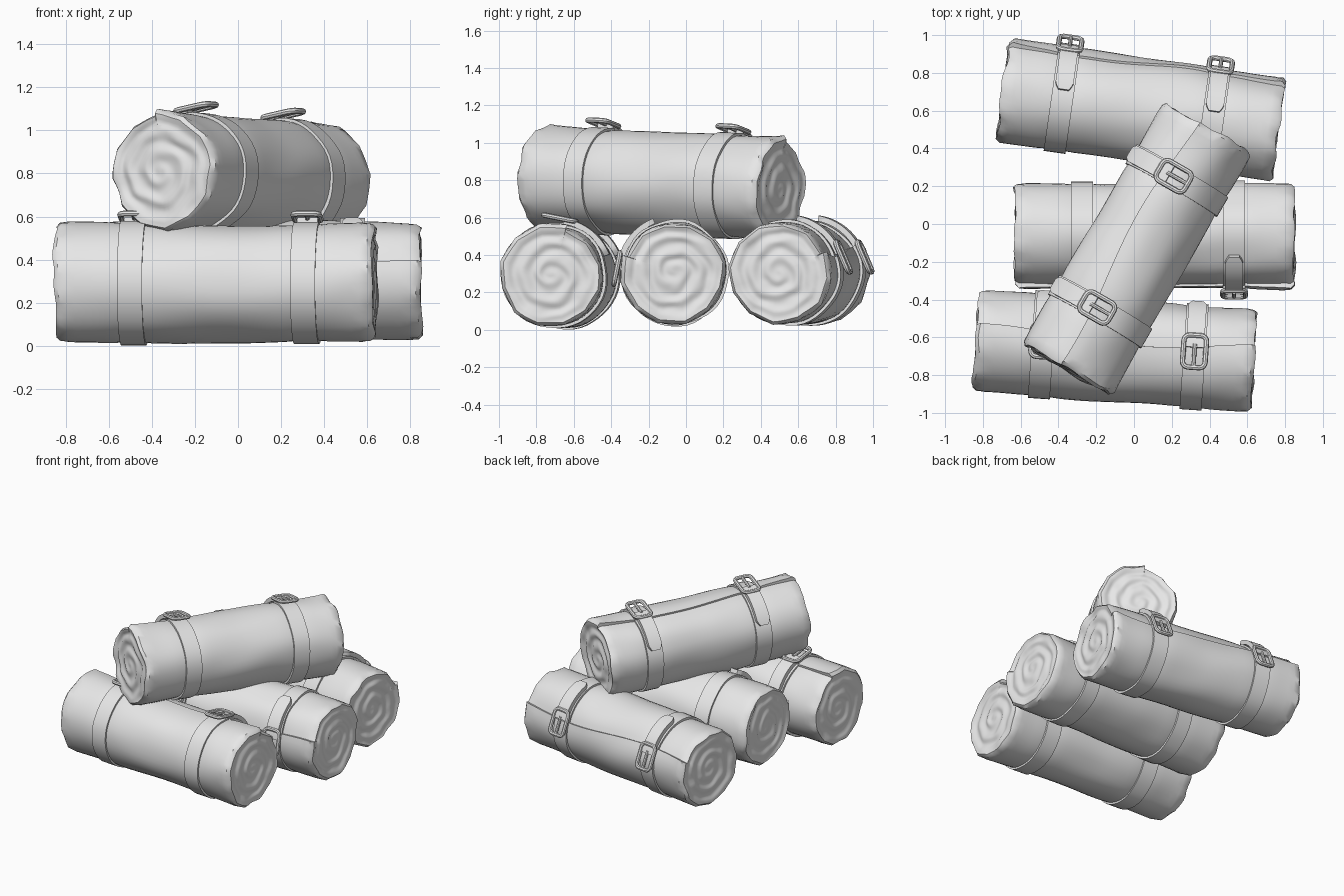
import bpy, bmesh
from math import sin, cos, pi, tau, radians, exp
from mathutils import Matrix, Vector, noise

cube = bpy.data.objects.get("Cube")
if cube:
    bpy.data.objects.remove(cube)

grey = bpy.data.materials.new("plain_grey")
grey.use_nodes = True
grey.diffuse_color = (0.8, 0.8, 0.8, 1)
grey.node_tree.nodes["Principled BSDF"].inputs["Base Color"].default_value = (0.8, 0.8, 0.8, 1)

SEGMENTS = 48
HALF = 0.74          # half the length of a roll
STRAPS = (-0.385, 0.42)
parts = []


def loft(name, rings, matrix, loop=False):
    """Skin a list of closed point rings; cap the ends unless it loops."""
    bm = bmesh.new()
    rows = [[bm.verts.new(p) for p in ring] for ring in rings]
    pairs = list(zip(rows, rows[1:])) + ([(rows[-1], rows[0])] if loop else [])
    for a, b in pairs:
        for i in range(len(a)):
            j = (i + 1) % len(a)
            bm.faces.new((a[i], a[j], b[j], b[i]))
    if not loop:
        bm.faces.new(rows[0])
        bm.faces.new(rows[-1])
    bmesh.ops.recalc_face_normals(bm, faces=bm.faces)
    mesh = bpy.data.meshes.new(name)
    bm.to_mesh(mesh)
    bm.free()
    mesh.materials.append(grey)
    obj = bpy.data.objects.new(name, mesh)
    obj.matrix_world = matrix
    bpy.context.collection.objects.link(obj)
    parts.append(obj)


def polar(x, angle, r):
    """Point around the roll axis; angle runs from the top to the front."""
    return Vector((x, -r * sin(angle), r * cos(angle)))


def seam(x, seed):
    return radians(-12 + 6 * sin(4 * x + seed))


def radius(x, u, seed, wound=1.0):
    """Cloth radius: wound spiral, soft dents and a slight pinch at the straps."""
    step = (0.012 + 0.016 * min(1, abs(x) / HALF) ** 4) * wound
    r = 0.273 + step * (0.5 - u)
    a = tau * u
    r += 0.014 * noise.noise(Vector((2.5 * x, 1.5 * cos(a), 1.5 * sin(a) + 7 * seed)))
    return r - sum(0.007 * exp(-((x - s) / 0.06) ** 2) for s in STRAPS)


def cloth(name, seed, matrix):
    # caps use shrinking rings with a wound relief, the side uses full rings
    cap = [(k / 26) * 0.97 + 0.01 for k in range(26)]
    side = [-0.72 + 1.44 * k / 36 for k in range(37)]
    stations = [(-1, f) for f in cap] + [(x, None) for x in side] + [(1, f) for f in reversed(cap)]
    us = [0.999 * i / SEGMENTS for i in range(SEGMENTS + 1)]
    rings = []
    for where, f in stations:
        ring = []
        for u in us:
            a = tau * u
            end = 1 if where > 0 else -1
            x = where if f is None else end * HALF
            # the overlap dies out towards the middle of the cap
            r = radius(x, u, seed, 1 if f is None else f ** 8)
            # flattened facets and ragged edge around the rim
            if abs(x) > 0.68:
                edge = 1 if f is None else f ** 3
                t = a % (pi / 6) - pi / 12
                r *= 1 + edge * (cos(pi / 12) / cos(t) - 0.99)
                x += edge * 0.025 * noise.noise(Vector((end * 3, 2 * cos(a), 2 * sin(a) + 5 * seed)))
            if f is not None:
                r *= f
                wobble = 0.25 * noise.noise(Vector((3 * f * cos(a), 3 * f * sin(a), seed + 9 * end)))
                relief = 0.006 * cos(tau * (3 * f + end * u + wobble)) * min(1, f * 4)
                x += end * min(1, (0.96 - f) * 6) * (relief - 0.008)
            ring.append(polar(x, seam(x, seed) + a, r))
        rings.append(ring)
    loft(name, rings, matrix)


def strap(name, x, seed, matrix):
    rings = []
    for i in range(SEGMENTS + 1):
        u = 0.999 * i / SEGMENTS
        a, r = seam(x, seed) + tau * u, radius(x, u, seed) + 0.018
        rings.append([polar(x + dx, a, r + dr) for dx, dr in
                      ((-0.058, -0.03), (-0.058, 0), (0.058, 0), (0.058, -0.03))])
    loft(name, rings, matrix, loop=True)


def tongue(name, x, matrix):
    # free end of the strap, lying over the loop, with a tapered tip
    rings = []
    for k in range(17):
        t = k / 16
        w = 0.048 if t < 0.9 else 0.048 - 0.2 * (t - 0.9)
        r = 0.310
        a = radians(-8 - 60 * t)
        rings.append([polar(x + dx, a, r + dr) for dx, dr in
                      ((-w, -0.03), (-w, 0), (w, 0), (w, -0.03))])
    loft(name, rings, matrix)


def tube(name, path, thick, matrix, loop):
    rings = []
    n = len(path)
    for i, p in enumerate(path):
        before = path[i - 1] if loop or i else p
        after = path[(i + 1) % n] if loop or i < n - 1 else p
        along = (after - before).normalized()
        out = along.cross(Vector((0, 0, 1))).normalized()
        up = out.cross(along)
        rings.append([p + thick * (cos(tau * k / 8) * out + sin(tau * k / 8) * up) for k in range(8)])
    loft(name, rings, matrix, loop)


def buckle(name, x, matrix):
    # rounded rectangular frame, tipped up at its outer end
    def place(px, py):
        return Vector((x + px, py, 0.325 - 0.2 * (py + 0.06)))
    corner, path = 0.03, []
    for q, (cx, cy) in enumerate(((0.03, 0.075), (-0.03, 0.075), (-0.03, -0.035), (0.03, -0.035))):
        for k in range(5):
            a = pi / 2 * (q + k / 4)
            path.append(place(cx + corner * cos(a), cy + corner * sin(a)))
    tube(name + "_frame", path, 0.014, matrix, True)
    tube(name + "_prong", [place(0, 0.06), place(0, -0.063)], 0.011, matrix, False)


# name, centre, yaw, pitch, turn about own axis
ROLLS = (
    ("front_roll", (-0.10, -0.665, 0.288), -4, 0, 0),
    ("middle_roll", (0.11, -0.06, 0.308), 0, 0, 90),
    ("back_roll", (0.035, 0.60, 0.305), 171.8, 0, 78),
    ("top_roll", (0.01, -0.13, 0.78), 59.8, 2.2, 0),
)

for seed, (name, centre, yaw, pitch, turn) in enumerate(ROLLS, 1):
    m = (Matrix.Translation(centre) @ Matrix.Rotation(radians(yaw), 4, 'Z')
         @ Matrix.Rotation(radians(pitch), 4, 'Y') @ Matrix.Rotation(radians(turn), 4, 'X'))
    cloth(name + "_cloth", seed, m)
    for label, x in zip(("first", "second"), STRAPS):
        strap(f"{name}_{label}_strap", x, seed, m)
        tongue(f"{name}_{label}_strap_end", x, m)
        buckle(f"{name}_{label}_buckle", x, m)

# smooth cloth and metal, crisp folds
bpy.ops.object.select_all(action='DESELECT')
for obj in parts:
    obj.select_set(True)
bpy.context.view_layer.objects.active = parts[0]
bpy.ops.object.shade_smooth_by_angle(angle=radians(40))
